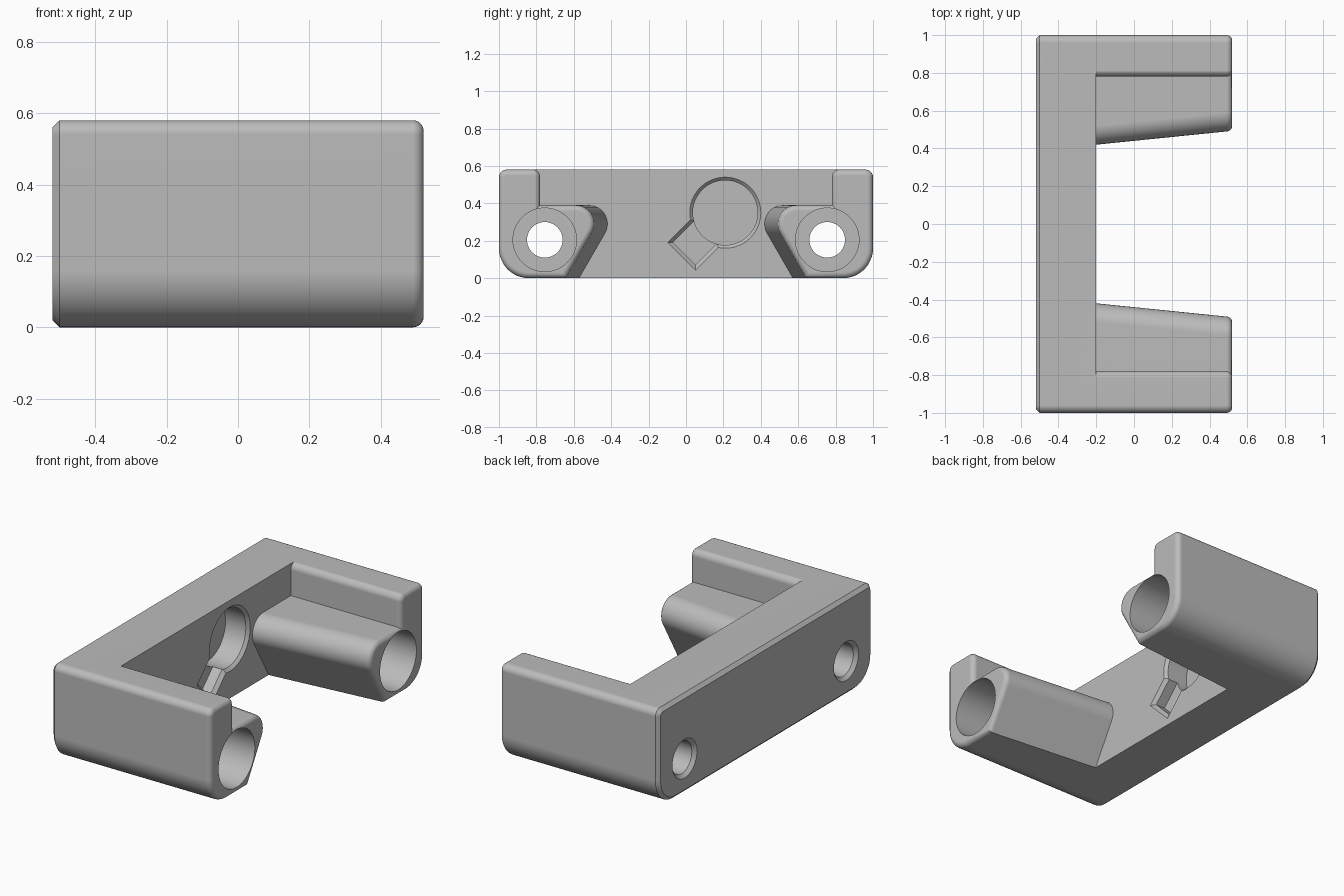
import bpy, bmesh, math
from math import sin, cos, radians

old = bpy.data.objects.get("Cube")
if old:
    bpy.data.objects.remove(old, do_unlink=True)

BACK, WALL, FRONT = -0.52, -0.2, 0.52
HEIGHT, FILLET, CHAMFER = 0.58, 0.03, 0.02

grey = bpy.data.materials.new("plain grey")
grey.use_nodes = True
grey.diffuse_color = (0.5, 0.5, 0.5, 1)
grey.node_tree.nodes["Principled BSDF"].inputs["Base Color"].default_value = (0.5, 0.5, 0.5, 1)


def arc(y, z, r, a0, a1, n=8):
    angles = [radians(a0 + (a1 - a0) * i / n) for i in range(n + 1)]
    return [(y + r * cos(a), z + r * sin(a)) for a in angles]


def circle(y, z, r, n=48):
    return arc(y, z, r, 0, 360, n)[:-1]


def mirrored(half):
    return half + [(-y, z) for y, z in reversed(half)]


def grow(poly, d):
    """Offset a counter-clockwise outline outwards by d."""
    out = []
    for i, (y, z) in enumerate(poly):
        normals = []
        for a, b in ((poly[i - 1], poly[i]), (poly[i], poly[(i + 1) % len(poly)])):
            dy, dz = b[0] - a[0], b[1] - a[1]
            length = math.hypot(dy, dz)
            normals.append((dz / length, -dy / length))
        (ay, az), (by, bz) = normals
        k = d / (1 + ay * by + az * bz)
        out.append((y + (ay + by) * k, z + (az + bz) * k))
    return out


def loft(name, sections):
    """Skin outlines placed along x."""
    bm = bmesh.new()
    rings = [[bm.verts.new((x, y, z)) for y, z in poly] for x, poly in sections]
    for a, b in zip(rings, rings[1:]):
        for i in range(len(a)):
            bm.faces.new((a[i - 1], a[i], b[i], b[i - 1]))
    bm.faces.new(rings[0])
    bm.faces.new(rings[-1])
    bmesh.ops.recalc_face_normals(bm, faces=bm.faces[:])
    mesh = bpy.data.meshes.new(name)
    bm.to_mesh(mesh)
    bm.free()
    mesh.materials.append(grey)
    ob = bpy.data.objects.new(name, mesh)
    bpy.context.collection.objects.link(ob)
    return ob


def fillet_steps(n=6):
    for i in range(n + 1):
        t = math.pi / 2 * i / n
        yield FRONT - FILLET + FILLET * sin(t), FILLET * (1 - cos(t))


# Solid block with rounded long edges, chamfered back and filleted front
outline = mirrored(arc(0.84, 0.16, 0.16, -90, 0, 12) + arc(0.96, HEIGHT - 0.04, 0.04, 0, 90))
body = loft("bracket_body",
            [(BACK, grow(outline, -CHAMFER)), (BACK + CHAMFER, outline)]
            + [(x, grow(outline, -d)) for x, d in fillet_steps()])


# Space between the two arms, widening towards the front
def gap(shift):
    tip = arc(0.52 + shift, 0.29, 0.1, 210, 90, 12)
    foot = (tip[0][0] + (tip[0][1] + 0.1) * math.tan(radians(30)), -0.1)
    return mirrored([foot] + tip + [(0.78, 0.39)]
                    + arc(0.82, HEIGHT - 0.039, 0.04, 180, 90) + [(0.82, 0.7)])


cutters = [loft("arm_gap_cutter",
                [(WALL, gap(0))]
                + [(x, grow(gap(0.07), d)) for x, d in fillet_steps()]
                + [(FRONT + 0.1, grow(gap(0.07), FILLET))])]

# Wide bore in each arm and narrow bolt hole through the back
for side, y in (("left", 0.755), ("right", -0.755)):
    cutters.append(loft(side + "_bore_cutter",
                        [(WALL, circle(y, 0.205, 0.17)), (FRONT + 0.1, circle(y, 0.205, 0.17))]))
    cutters.append(loft(side + "_bolt_cutter",
                        [(x, circle(y, 0.205, r)) for x, r in
                         ((BACK - 0.05, 0.115), (BACK, 0.115), (BACK + CHAMFER, 0.095), (0, 0.095))]))


# Round pocket with a diagonal slot, both with a chamfered rim
def pocket(name, poly, depth, rim):
    cutters.append(loft(name, [(WALL - depth, poly), (WALL - rim, poly),
                               (WALL, grow(poly, rim)), (WALL + 0.1, grow(poly, rim))]))


pocket("pocket_cutter", circle(0.21, 0.35, 0.173), 0.15, 0.017)
c = cos(radians(45))
slot = [(0.21 + (u - v) * c, 0.35 + (u + v) * c)
        for u, v in ((-0.31, 0.085), (-0.31, -0.085), (-0.1, -0.085), (-0.1, 0.085))]
pocket("slot_cutter", slot, 0.08, 0.02)

# Cut the body
bpy.context.view_layer.objects.active = body
for ob in cutters:
    mod = body.modifiers.new(ob.name, "BOOLEAN")
    mod.operation = "DIFFERENCE"
    mod.solver = "EXACT"
    mod.object = ob
    bpy.ops.object.modifier_apply(modifier=mod.name)
    bpy.data.objects.remove(ob, do_unlink=True)

# Smooth the curved faces and keep the hard edges
bpy.ops.object.select_all(action="DESELECT")
body.select_set(True)
bpy.ops.object.shade_smooth_by_angle(angle=radians(25))
weighted = body.modifiers.new("weighted_normals", "WEIGHTED_NORMAL")
weighted.keep_sharp = True
